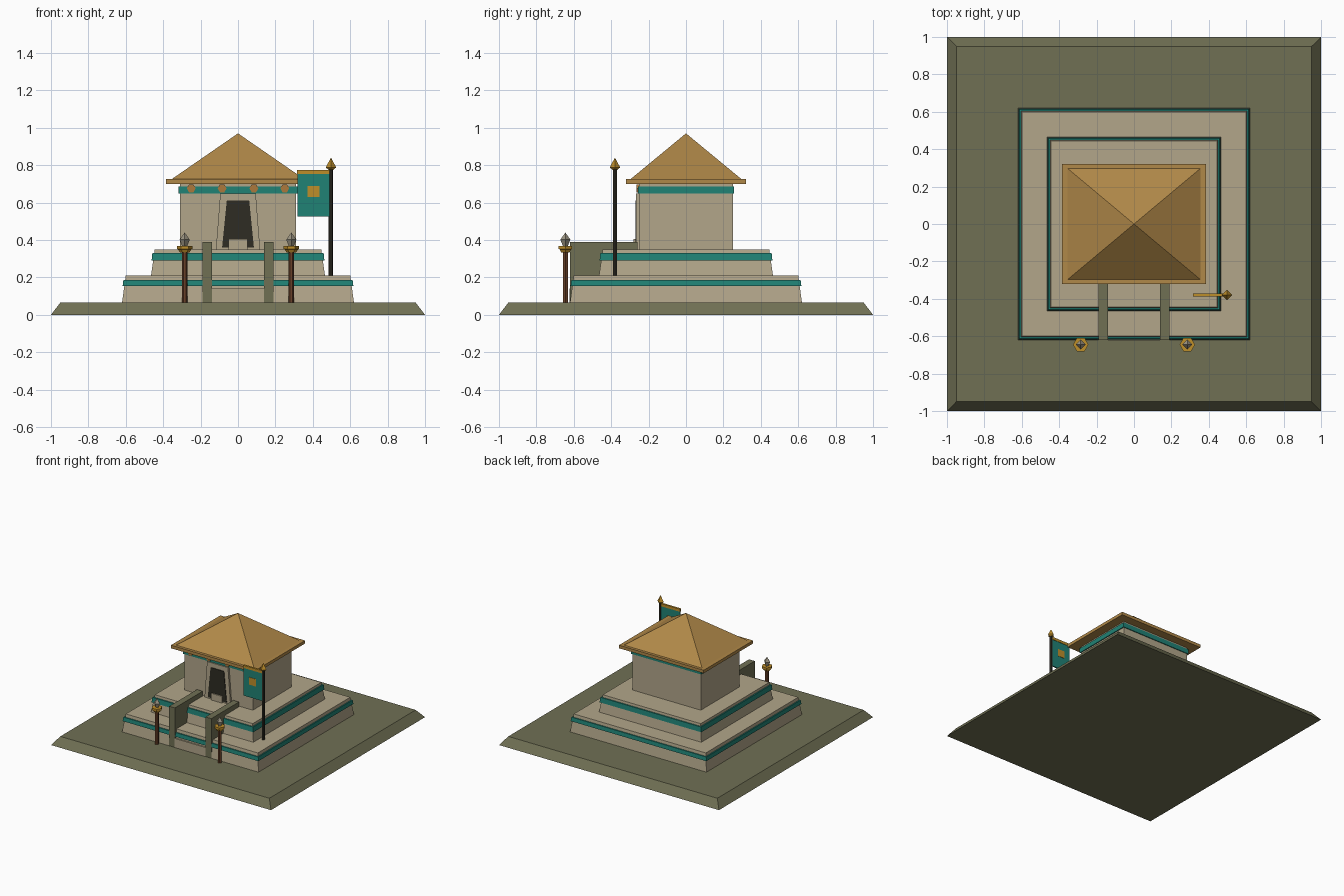
import bpy, bmesh, math

if "Cube" in bpy.data.objects:
    bpy.data.objects.remove(bpy.data.objects["Cube"], do_unlink=True)


def material(name, *rgb):
    lin = [((c / 255 + 0.055) / 1.055) ** 2.4 for c in rgb] + [1]
    m = bpy.data.materials.new(name)
    m.use_nodes = True
    m.diffuse_color = lin
    m.node_tree.nodes["Principled BSDF"].inputs["Base Color"].default_value = lin
    return m


STONE = material("sandstone", 178, 166, 138)
MOSS = material("olive stone", 112, 112, 84)
THATCH = material("thatch", 176, 136, 72)
TEAL = material("teal paint", 32, 130, 117)
DARK = material("dark wood", 46, 44, 35)
GOLD = material("gold", 190, 142, 42)
WOOD = material("brown wood", 104, 64, 40)
BEAM = material("beam wood", 172, 120, 60)
FLAME = material("pale crystal", 158, 150, 132)


def finish(name, bm, mat):
    bmesh.ops.recalc_face_normals(bm, faces=bm.faces)
    me = bpy.data.meshes.new(name)
    bm.to_mesh(me)
    bm.free()
    me.materials.append(mat)
    ob = bpy.data.objects.new(name, me)
    bpy.context.collection.objects.link(ob)
    return ob


def frustum(name, mat, z0, z1, bottom, top, center=(0, 0)):
    """Block with half sizes given at its bottom and top."""
    bm = bmesh.new()
    bmesh.ops.create_cube(bm, size=2)
    for v in bm.verts:
        half = top if v.co.z > 0 else bottom
        v.co.x = center[0] + v.co.x * half[0]
        v.co.y = center[1] + v.co.y * half[1]
        v.co.z = z1 if v.co.z > 0 else z0
    bmesh.ops.remove_doubles(bm, verts=bm.verts, dist=1e-5)
    return finish(name, bm, mat)


def box(name, mat, x0, x1, y0, y1, z0, z1):
    half = ((x1 - x0) / 2, (y1 - y0) / 2)
    return frustum(name, mat, z0, z1, half, half, ((x0 + x1) / 2, (y0 + y1) / 2))


def lathe(name, mat, x, y, profile, sides):
    """Faceted turned part from (radius, z) pairs."""
    bm = bmesh.new()
    rings = []
    for r, z in profile:
        rings.append([bm.verts.new((x + r * math.cos(math.tau * i / sides),
                                    y + r * math.sin(math.tau * i / sides), z))
                      for i in range(sides)])
    for a, b in zip(rings, rings[1:]):
        for i in range(sides):
            j = (i + 1) % sides
            bm.faces.new((a[i], a[j], b[j], b[i]))
    bm.faces.new(rings[0])
    bm.faces.new(rings[-1])
    bmesh.ops.remove_doubles(bm, verts=bm.verts, dist=1e-5)
    return finish(name, bm, mat)


# Ground slab
frustum("ground", MOSS, 0, 0.065, (1, 1), (0.95, 0.95))

# Stepped platform with painted bands
for label, z0, z1, b, t, s0, s1 in (("lower", 0.065, 0.21, 0.62, 0.6, 0.153, 0.185),
                                    ("upper", 0.21, 0.35, 0.465, 0.445, 0.29, 0.33)):
    frustum(label + "_tier", STONE, z0, z1, (b, b), (t, t))
    frustum(label + "_band", TEAL, s0, s1, (b - 0.003,) * 2, (b - 0.007,) * 2)

# Shrine body
box("walls", STONE, -0.31, 0.31, -0.25, 0.25, 0.35, 0.70)
box("wall_band", TEAL, -0.318, 0.318, -0.257, 0.257, 0.648, 0.686)
box("eaves", THATCH, -0.385, 0.385, -0.32, 0.32, 0.70, 0.725)
frustum("roof", THATCH, 0.725, 0.97, (0.355, 0.297), (0, 0))

# Beam ends under the eaves
for i, x in enumerate((-0.25, -0.085, 0.085, 0.25)):
    beam = lathe("beam_end_%d" % (i + 1), BEAM, 0, 0, [(0.024, -0.02), (0.024, 0.02)], 6)
    beam.rotation_euler.x = math.pi / 2
    beam.location = (x, -0.245, 0.676)

# Doorway
frustum("door_surround", STONE, 0.35, 0.648, (0.118, 0.01), (0.095, 0.01), (0, -0.256))
frustum("door", DARK, 0.36, 0.61, (0.085, 0.01), (0.06, 0.01), (0, -0.261))
box("threshold", STONE, -0.05, 0.05, -0.28, -0.25, 0.35, 0.405)

# Stair
box("bottom_step", STONE, -0.14, 0.14, -0.622, -0.5, 0.065, 0.14)

# Stair walls and torches, mirrored
for side, s in (("left", 1), ("right", -1)):
    box(side + "_stair_wall", MOSS, s * 0.165 - 0.026, s * 0.165 + 0.026,
        -0.62, -0.26, 0.065, 0.39)
    x, y = s * 0.285, -0.645
    lathe(side + "_torch_post", WOOD, x, y, [(0.015, 0.065), (0.015, 0.34)], 6)
    lathe(side + "_torch_bowl", GOLD, x, y,
          [(0.025, 0.333), (0.036, 0.35), (0.041, 0.352), (0.041, 0.367)], 6)
    lathe(side + "_torch_flame", FLAME, x, y,
          [(0.012, 0.365), (0.027, 0.402), (0, 0.44)], 4)

# Banner
px, py = 0.497, -0.38
lathe("flagpole", DARK, px, py, [(0.012, 0.21), (0.012, 0.79)], 6)
lathe("flagpole_tip", GOLD, px, py, [(0.012, 0.775), (0.028, 0.788), (0, 0.84)], 4)
box("flag", TEAL, 0.318, 0.49, py - 0.005, py + 0.005, 0.525, 0.765)
box("flag_bar", GOLD, 0.315, 0.495, py - 0.008, py + 0.008, 0.753, 0.775)
box("flag_square", GOLD, 0.372, 0.435, py - 0.008, py + 0.008, 0.63, 0.69)
